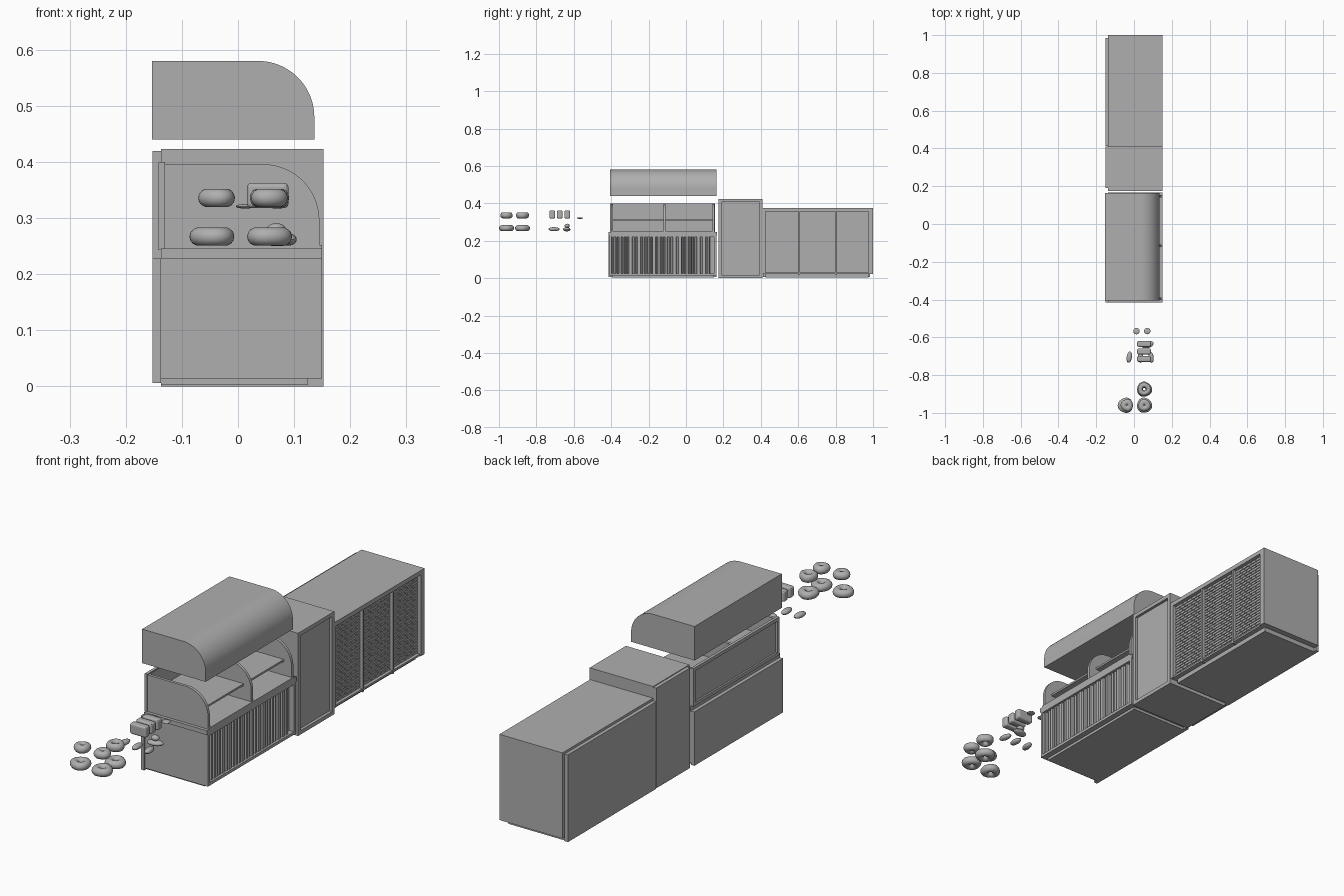
import bpy, bmesh, math, random
from mathutils import Vector, Matrix

if "Cube" in bpy.data.objects:
    bpy.data.objects.remove(bpy.data.objects["Cube"])

random.seed(4)

# one dark grey for everything
grey = bpy.data.materials.new("dark_grey")
grey.diffuse_color = (0.43, 0.43, 0.43, 1)
grey.use_nodes = True
grey.node_tree.nodes["Principled BSDF"].inputs["Base Color"].default_value = grey.diffuse_color


def finish(name, bm, smooth=False):
    me = bpy.data.meshes.new(name)
    bmesh.ops.recalc_face_normals(bm, faces=bm.faces[:])
    bm.to_mesh(me)
    bm.free()
    me.materials.append(grey)
    ob = bpy.data.objects.new(name, me)
    bpy.context.collection.objects.link(ob)
    if smooth:
        bpy.context.view_layer.objects.active = ob
        ob.select_set(True)
        bpy.ops.object.shade_smooth_by_angle(angle=math.radians(35))
        ob.select_set(False)
    return ob


def add_box(bm, x0, x1, y0, y1, z0, z1):
    m = Matrix.Translation(((x0 + x1) / 2, (y0 + y1) / 2, (z0 + z1) / 2)) @ \
        Matrix.Diagonal((x1 - x0, y1 - y0, z1 - z0, 1))
    bmesh.ops.create_cube(bm, size=1, matrix=m)


def boxes(name, *dims):
    bm = bmesh.new()
    for d in dims:
        add_box(bm, *d)
    return finish(name, bm)


def frame(x0, x1, y0, y1, z0, z1, t):
    """Four bars around an opening that faces x."""
    return [(x0, x1, y0, y0 + t, z0, z1), (x0, x1, y1 - t, y1, z0, z1),
            (x0, x1, y0 + t, y1 - t, z0, z0 + t), (x0, x1, y0 + t, y1 - t, z1 - t, z1)]


def prism(name, pts, axis, length, smooth=False):
    """Extrude a closed outline of 3D points along an axis vector."""
    bm = bmesh.new()
    f = bm.faces.new([bm.verts.new(p) for p in pts])
    g = bmesh.ops.extrude_face_region(bm, geom=[f])
    bmesh.ops.translate(bm, vec=Vector(axis) * length,
                        verts=[v for v in g['geom'] if isinstance(v, bmesh.types.BMVert)])
    return finish(name, bm, smooth)


def arched(name, x0, x1, z0, z1, r, y0, y1, n=20):
    """Box along y with its upper +x edge rounded."""
    pts = [(x0, y0, z0), (x0, y0, z1)]
    for i in range(n + 1):
        a = math.pi / 2 * (1 - i / n)
        pts.append((x1 - r + r * math.cos(a), y0, z1 - r + r * math.sin(a)))
    pts.append((x1, y0, z0))
    return prism(name, pts, (0, 1, 0), y1 - y0, True)


# lifted glass hood
arched("glass_hood", -0.153, 0.136, 0.44, 0.58, 0.1, -0.405, 0.163)

# display base: toe kick, body, frame, back panel
boxes("display_toe_kick", (-0.137, 0.125, -0.395, 0.15, 0.003, 0.016))
boxes("display_base", (-0.137, 0.128, -0.41, 0.162, 0.014, 0.228))
boxes("display_base_frame", *frame(0.126, 0.15, -0.41, 0.162, 0.014, 0.232, 0.012))
boxes("display_base_back", (-0.152, -0.137, -0.415, 0.163, 0.006, 0.228))
boxes("display_worktop", (-0.137, 0.15, -0.415, 0.167, 0.228, 0.246))

# uneven vertical slats on the display base: one folded outline
pts = [(0.126, -0.399, 0.026)]
y = -0.396
while y < 0.125:
    w = random.choice((0.008, 0.013, 0.019))
    g = random.choice((0.004, 0.007))
    pts += [(0.131, y, 0.026), (0.142, y + 0.003, 0.026),
            (0.142, y + w, 0.026), (0.131, y + w + 0.003, 0.026)]
    y += w + 0.003 + g
pts.append((0.126, 0.151, 0.026))
prism("display_slats", pts, (0, 0, 1), 0.194)

# open display case: arched dividers, floor, shelf, back
for nm, y0, y1 in (("left", -0.402, -0.39), ("middle", -0.121, -0.109), ("right", 0.141, 0.153)):
    arched("case_divider_" + nm, -0.13, 0.145, 0.246, 0.396, 0.1, y0, y1)
boxes("case_floor", (-0.13, 0.15, -0.402, 0.153, 0.244, 0.252))
boxes("case_shelf", (-0.13, 0.11, -0.392, 0.143, 0.309, 0.317))
boxes("case_back", (-0.135, -0.128, -0.395, 0.148, 0.246, 0.396))
boxes("case_back_frame", *frame(-0.142, -0.13, -0.405, 0.155, 0.243, 0.4, 0.014))

# tall till column with recessed panel
boxes("column_body", (-0.137, 0.14, 0.174, 0.41, 0.0, 0.423))
boxes("column_front_frame", *frame(0.138, 0.152, 0.174, 0.41, 0.0, 0.423, 0.016))
boxes("column_back", (-0.152, -0.137, 0.19, 0.41, 0.008, 0.42))

# long counter: toe kick, core, top, ends, back
boxes("counter_toe_kick", (-0.137, 0.125, 0.425, 0.975, 0.003, 0.026))
boxes("counter_core", (-0.137, 0.132, 0.41, 0.985, 0.024, 0.36))
boxes("counter_top", (-0.137, 0.15, 0.41, 1.0, 0.357, 0.375))
boxes("counter_ends", (-0.137, 0.15, 0.975, 1.0, 0.022, 0.357),
      (-0.137, 0.15, 0.41, 0.425, 0.022, 0.357))
boxes("counter_bottom_rail", (0.1, 0.146, 0.425, 0.975, 0.022, 0.03))
boxes("counter_back", (-0.152, -0.137, 0.412, 0.985, 0.006, 0.365))
boxes("counter_dividers", *[(0.13, 0.148, yy - 0.004, yy + 0.004, 0.016, 0.357)
                            for yy in (0.605, 0.8)])

# small staggered tiles in the three bays
bm = bmesh.new()
rows = 26
h = 0.325 / rows
for a, b in ((0.426, 0.6), (0.61, 0.795), (0.805, 0.974)):
    w = (b - a) / 6
    for r in range(rows):
        z = 0.031 + r * h
        for i in range(7):
            s = a + (i - (0.5 if r % 2 else 0)) * w
            y0, y1 = max(a, s + 0.0012), min(b, s + w - 0.0012)
            if y1 - y0 > 0.003:
                add_box(bm, 0.13, 0.1365, y0, y1, z + 0.0015, z + h - 0.0015)
finish("counter_tiles", bm)


# baked goods, set out in front of the counter
def ring(name, x, y, z, R, r, hz):
    bpy.ops.mesh.primitive_torus_add(major_radius=R, minor_radius=r, major_segments=28,
                                     minor_segments=14, location=(x, y, z))
    ob = bpy.context.object
    ob.name = name
    ob.data.materials.append(grey)
    for v in ob.data.vertices:
        k = 1 + 0.04 * math.sin(3 * math.atan2(v.co.y, v.co.x) + x * 40)
        v.co = Vector((v.co.x * k, v.co.y * k, v.co.z * hz / r))
    bpy.ops.object.shade_smooth_by_angle(angle=math.radians(60))


def blob(name, x, y, z, sx, sy, sz, rot=0.0):
    bm = bmesh.new()
    m = Matrix.Translation((x, y, z)) @ Matrix.Rotation(rot, 4, 'Z') @ \
        Matrix.Diagonal((sx, sy, sz, 1))
    bmesh.ops.create_uvsphere(bm, u_segments=20, v_segments=10, radius=1, matrix=m)
    finish(name, bm, True)


for i, (x, y) in enumerate(((-0.045, -0.96), (0.055, -0.96), (0.055, -0.875))):
    ring(f"large_doughnut_{i}", x, y, 0.267, 0.0235, 0.0165, 0.0165)
    if i < 2:
        ring(f"filled_bun_{i}", x + 0.008 * (i == 0), y, 0.336, 0.0165, 0.0163, 0.0165)
    else:
        ring("small_doughnut", x, y, 0.336, 0.022, 0.013, 0.0165)

# loaves: rounded blocks
for i in range(3):
    ob = boxes(f"loaf_{i}", (0.016, 0.09, -0.73 + 0.04 * i, -0.7 + 0.04 * i, 0.318, 0.363))
    bv = ob.modifiers.new("round", 'BEVEL')
    bv.width, bv.segments = 0.008, 3

# pointed rolls, stacked pastries and biscuits
for i, x in enumerate((-0.025, 0.035, 0.09)):
    blob(f"roll_{i}", x, -0.705, 0.262, 0.014, 0.03, 0.011, 0.15 * (i - 1))
blob("pastry_lower", 0.07, -0.638, 0.261, 0.034, 0.019, 0.011, 0.2)
blob("pastry_upper", 0.068, -0.636, 0.28, 0.017, 0.014, 0.011)
for i, x in enumerate((0.013, 0.07)):
    blob(f"biscuit_{i}", x, -0.567, 0.321, 0.017, 0.017, 0.004)
